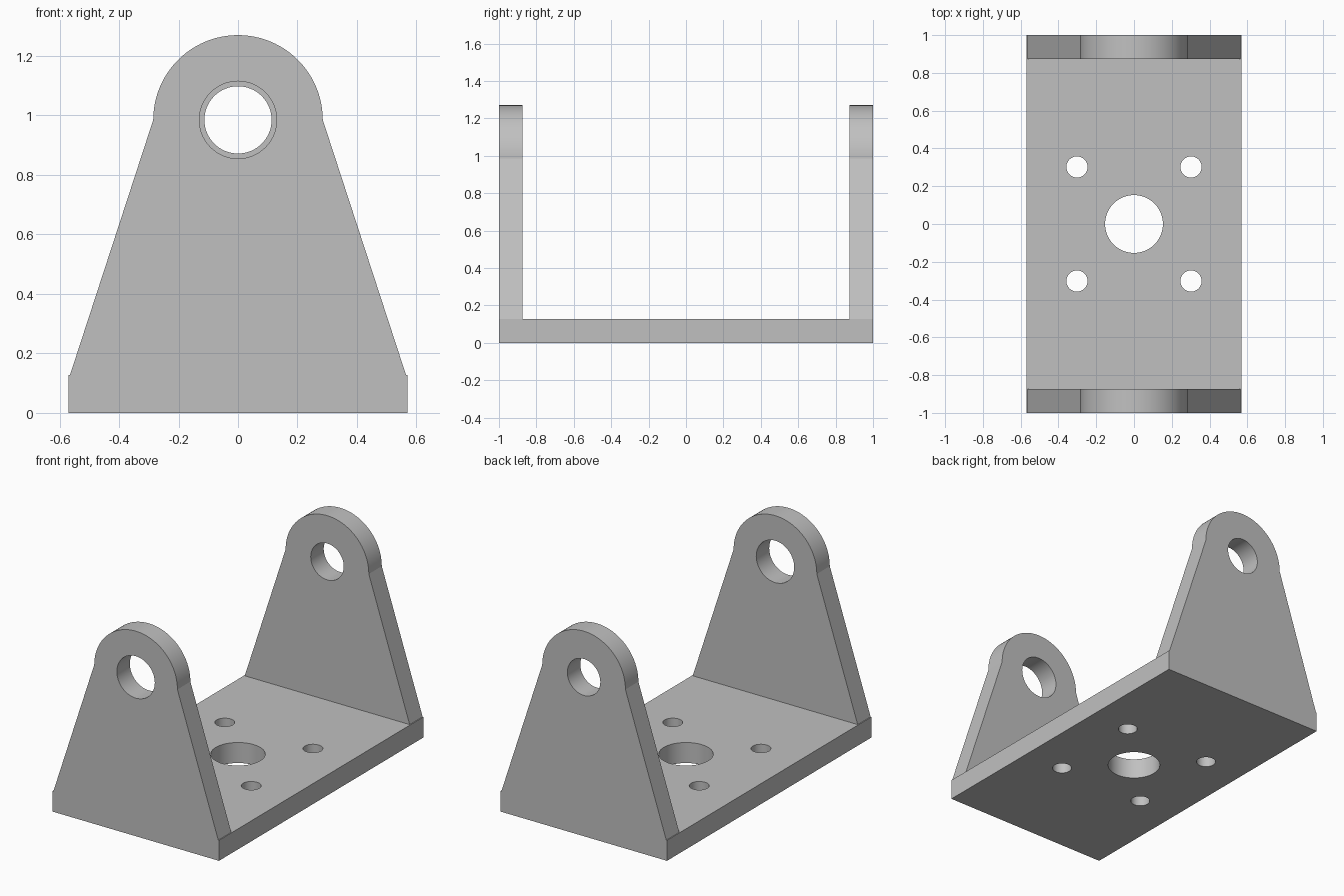
import bpy, bmesh, math
from mathutils import Matrix

if "Cube" in bpy.data.objects:
    bpy.data.objects.remove(bpy.data.objects["Cube"])

HALF_X, THICK, EYE_Z, EYE_R = 0.57, 0.127, 0.985, 0.285

steel = bpy.data.materials.new("plain grey")
steel.diffuse_color = (0.53, 0.53, 0.53, 1)
steel.use_nodes = True
steel.node_tree.nodes["Principled BSDF"].inputs["Base Color"].default_value = steel.diffuse_color


def prism(name, outline, y0, y1):
    """Extrude an x-z outline from y0 to y1."""
    bm = bmesh.new()
    face = bm.faces.new([bm.verts.new((x, y0, z)) for x, z in outline])
    top = bmesh.ops.extrude_face_region(bm, geom=[face])["geom"]
    bmesh.ops.translate(bm, vec=(0, y1 - y0, 0),
                        verts=[v for v in top if isinstance(v, bmesh.types.BMVert)])
    bmesh.ops.recalc_face_normals(bm, faces=bm.faces)
    return finish(name, bm)


def finish(name, bm):
    mesh = bpy.data.meshes.new(name)
    bm.to_mesh(mesh)
    bm.free()
    mesh.materials.append(steel)
    obj = bpy.data.objects.new(name, mesh)
    bpy.context.collection.objects.link(obj)
    return obj


def drill(obj, holes, along_y=False):
    """Cut round holes, each given as (centre, radius), and smooth the bores."""
    bm = bmesh.new()
    turn = Matrix.Rotation(math.pi / 2, 4, "X") if along_y else Matrix()
    for centre, radius in holes:
        bmesh.ops.create_cone(bm, cap_ends=True, segments=64, radius1=radius,
                              radius2=radius, depth=0.4,
                              matrix=Matrix.Translation(centre) @ turn)
    cutter = finish("drill", bm)
    mod = obj.modifiers.new("holes", "BOOLEAN")
    mod.operation, mod.solver, mod.object = "DIFFERENCE", "EXACT", cutter
    bpy.ops.object.select_all(action="DESELECT")
    obj.select_set(True)
    bpy.context.view_layer.objects.active = obj
    bpy.ops.object.modifier_apply(modifier=mod.name)
    bpy.data.objects.remove(cutter)
    bpy.ops.object.shade_smooth_by_angle(angle=math.radians(12))


# Base plate with a centre bore and four bolt holes
base = prism("base_plate", [(-HALF_X, 0), (HALF_X, 0), (HALF_X, THICK), (-HALF_X, THICK)], -1, 1)
drill(base, [((0, 0, THICK / 2), 0.153)]
      + [((sx * 0.302, sy * 0.302, THICK / 2), 0.056) for sx in (-1, 1) for sy in (-1, 1)])

# Tapered upright lugs with rounded tops; the front bore is slightly larger
arc = [(EYE_R * math.cos(math.pi * i / 48), EYE_Z + EYE_R * math.sin(math.pi * i / 48))
       for i in range(49)]
lug = [(-0.565, THICK), (0.565, THICK)] + arc
for name, y0, y1, bore in (("front_lug", -1, THICK - 1, 0.13),
                           ("back_lug", 1 - THICK, 1, 0.113)):
    plate = prism(name, lug, y0, y1)
    drill(plate, [((0, (y0 + y1) / 2, EYE_Z), bore)], along_y=True)
